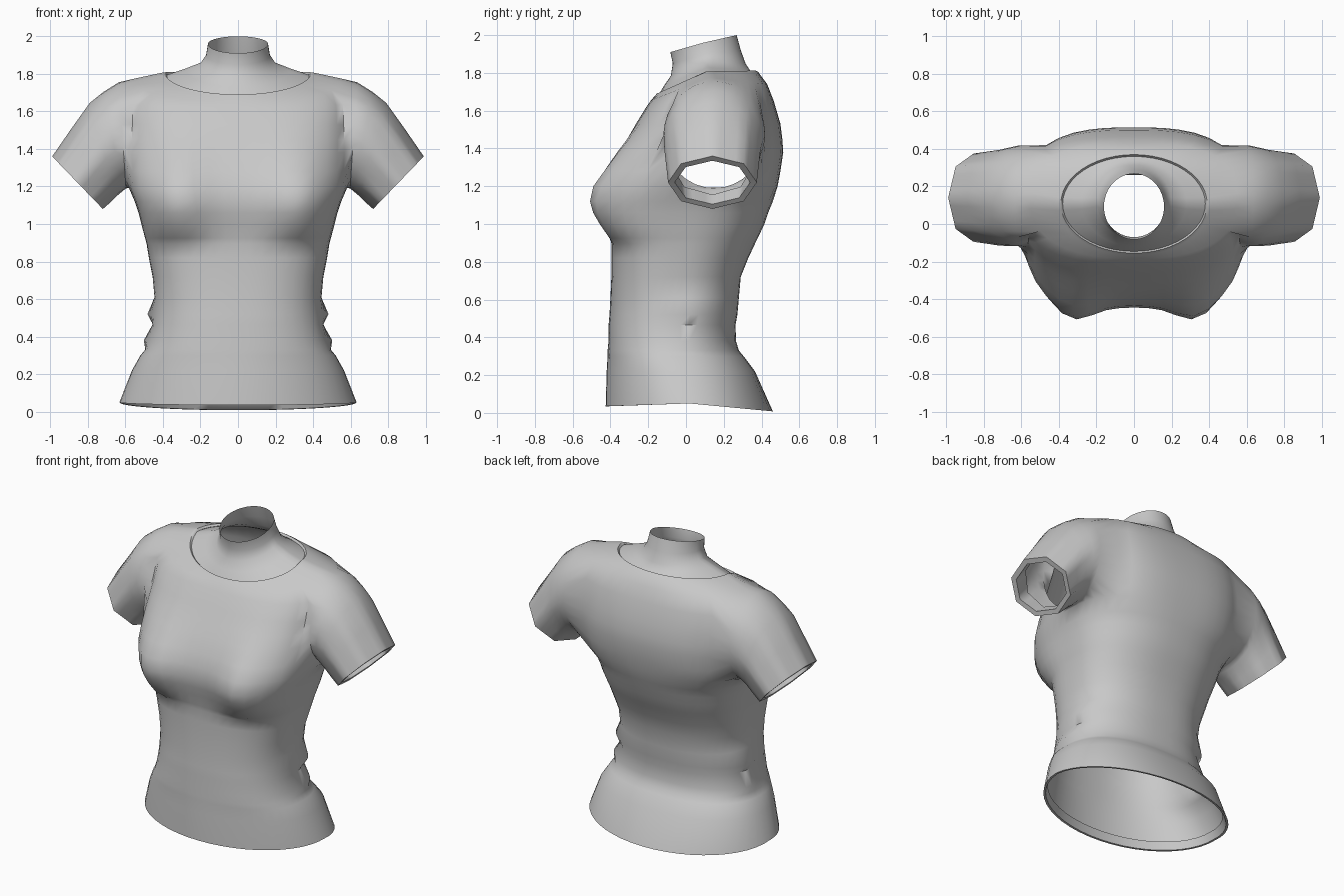
import bpy, bmesh
from math import sin, cos, pi, exp, copysign, radians

cube = bpy.data.objects.get("Cube")
if cube:
    bpy.data.objects.remove(cube, do_unlink=True)

grey = bpy.data.materials.new("plain grey")
grey.use_nodes = True
colour = (0.58, 0.58, 0.58, 1)
grey.diffuse_color = colour
grey.node_tree.nodes["Principled BSDF"].inputs["Base Color"].default_value = colour

COUNT = 48               # points round the body
FRONT, BACK = -4, 6      # armhole edges, in points from the side


def ring(bm, w, front, back, z_front, z_side, z_back, bust=0, fold=0, power=2, back_power=2):
    """Closed body section: half width, front and back depth, tilted heights."""
    verts = []
    for i in range(COUNT):
        a = 2 * pi * i / COUNT
        c, s = cos(a), sin(a)
        p = power if s < 0 else back_power
        r = (abs(c) ** p + abs(s) ** p) ** (-1 / p)
        x = w * c * r
        y = (front + back) / 2 + (back - front) / 2 * s * r
        z = z_side + ((z_front if s < 0 else z_back) - z_side) * abs(s * r)
        if s < 0:
            y -= bust * exp(-((abs(x) - 0.33) / 0.14) ** 2)
        x += copysign(fold, c) * exp(-((y - 0.05) / 0.17) ** 2)
        verts.append(bm.verts.new((x, y, z)))
    return verts


def bridge(bm, low, high, skip=()):
    n = len(low)
    for i in range(n):
        if i not in skip:
            j = (i + 1) % n
            bm.faces.new((low[i], low[j], high[j], high[i]))


def finish(bm, name, angle):
    bmesh.ops.recalc_face_normals(bm, faces=bm.faces)
    mesh = bpy.data.meshes.new(name)
    bm.to_mesh(mesh)
    bm.free()
    mesh.materials.append(grey)
    obj = bpy.data.objects.new(name, mesh)
    bpy.context.collection.objects.link(obj)
    bpy.ops.object.select_all(action="DESELECT")
    obj.select_set(True)
    bpy.context.view_layer.objects.active = obj
    bpy.ops.object.shade_smooth_by_angle(angle=radians(angle))


# Shirt body below the armpits: half width, front, back, height, bust, side fold, front squareness
body = [
    (.565, -.42, .365, .22, 0, 0, 2.1), (.52, -.415, .305, .3, 0, 0, 2.2),
    (.495, -.415, .28, .33, 0, 0, 2.3), (.475, -.41, .265, .38, 0, .035, 2.3),
    (.455, -.41, .262, .465, 0, 0, 2.4), (.45, -.405, .272, .52, 0, .04, 2.4),
    (.445, -.4, .28, .61, 0, 0, 2.5), (.455, -.395, .29, .72, 0, 0, 2.6),
    (.475, -.395, .33, .82, 0, 0, 2.7), (.487, -.395, .365, .895, 0, 0, 2.9),
    (.495, -.4, .38, .925, .03, 0, 3.1), (.515, -.42, .415, 1, .06, 0, 3.4),
    (.53, -.435, .435, 1.06, .078, 0, 3.5), (.55, -.445, .46, 1.12, .083, 0, 3.5),
]
# Chest and shoulders: half width, front, back, three heights, bust, side fold, front squareness
chest = [
    (.58, -.435, .485, 1.2, 1.19, 1.2, .075, 0, 3.4),
    (.59, -.405, .5, 1.28, 1.28, 1.28, .05, 0, 3.2),
    (.6, -.355, .515, 1.38, 1.38, 1.38, .028, 0, 3),
    (.6, -.31, .51, 1.45, 1.45, 1.45, .015, 0, 3),
    (.6, -.265, .5, 1.53, 1.53, 1.53, .005, 0, 2.9),
    (.6, -.21, .465, 1.62, 1.66, 1.65, 0, 0, 2.8),
    (.55, -.185, .43, 1.655, 1.775, 1.74, 0, 0, 2.4),
]

# Hem, turned in at the edge
bm = bmesh.new()
hem = [(.6, -.4, .42, .09, .1, .07), (.618, -.41, .445, .035, .05, .01),
       (.632, -.425, .46, .035, .05, .008)]
rings = [ring(bm, *r) for r in hem]
rings += [ring(bm, w, f, b, z, z, z, s, d, p, 2.4) for w, f, b, z, s, d, p in body]
first = len(rings)
rings += [ring(bm, *r, back_power=2.8) for r in chest]
last = len(rings) - 1

# Neckline with a small rolled edge
neckline = [(.405, -.168, .382, 1.675, 1.806, 1.805), (.39, -.155, .37, 1.69, 1.808, 1.812),
            (.38, -.145, .36, 1.68, 1.795, 1.8)]
rings += [ring(bm, *r) for r in neckline]

half = COUNT // 2
armholes = {k % COUNT for k in range(FRONT, BACK)} | {k % COUNT for k in range(half - BACK, half - FRONT)}
for r in range(len(rings) - 1):
    bridge(bm, rings[r], rings[r + 1], armholes if first <= r < last else ())

# Sleeves: upper x, z, lower x, z, middle y, half depth, how eight-sided
sleeve = [(.635, 1.755, .597, 1.19, .15, .268, 0), (.715, 1.705, .615, 1.175, .145, .262, 0),
          (.79, 1.645, .645, 1.15, .14, .255, .3), (.89, 1.505, .68, 1.115, .14, .245, .7),
          (.99, 1.36, .72, 1.08, .14, .235, 1),
          (.965, 1.335, .74, 1.105, .14, .2, 1), (.88, 1.44, .68, 1.155, .14, .21, 1)]
path = [(last, k) for k in range(FRONT, BACK)]
path += [(r, BACK) for r in range(last, first, -1)]
path += [(first, k) for k in range(BACK, FRONT, -1)]
path += [(r, FRONT) for r in range(first, last)]
for side in (1, -1):
    loop = [rings[r][k % COUNT if side > 0 else (half - k) % COUNT] for r, k in path]
    for xt, zt, xb, zb, mid, depth, facet in sleeve:
        nxt = []
        for i in range(len(loop)):
            a = 2 * pi * i / len(loop) - pi / 3.2
            octagon = cos(pi / 8) / cos(a % (pi / 4) - pi / 8)
            size = 1 + facet * (octagon - 1)
            t = (1 + size * cos(a)) / 2
            nxt.append(bm.verts.new((side * (xb + (xt - xb) * t), mid + depth * size * sin(a),
                                     zb + (zt - zb) * t)))
        bridge(bm, loop, nxt)
        loop = nxt
finish(bm, "shirt", 60)

# Open neck rising from under the neckline
bm = bmesh.new()
neck = [(.383, -.148, .363, 1.678, 1.793, 1.797), (.28, -.118, .338, 1.73, 1.828, 1.815),
        (.198, -.08, .315, 1.785, 1.86, 1.85), (.17, -.07, .29, 1.85, 1.9, 1.92),
        (.16, -.083, .268, 1.91, 1.96, 2)]
rings = [ring(bm, *r) for r in neck]
for low, high in zip(rings, rings[1:]):
    bridge(bm, low, high)
finish(bm, "neck", 60)
